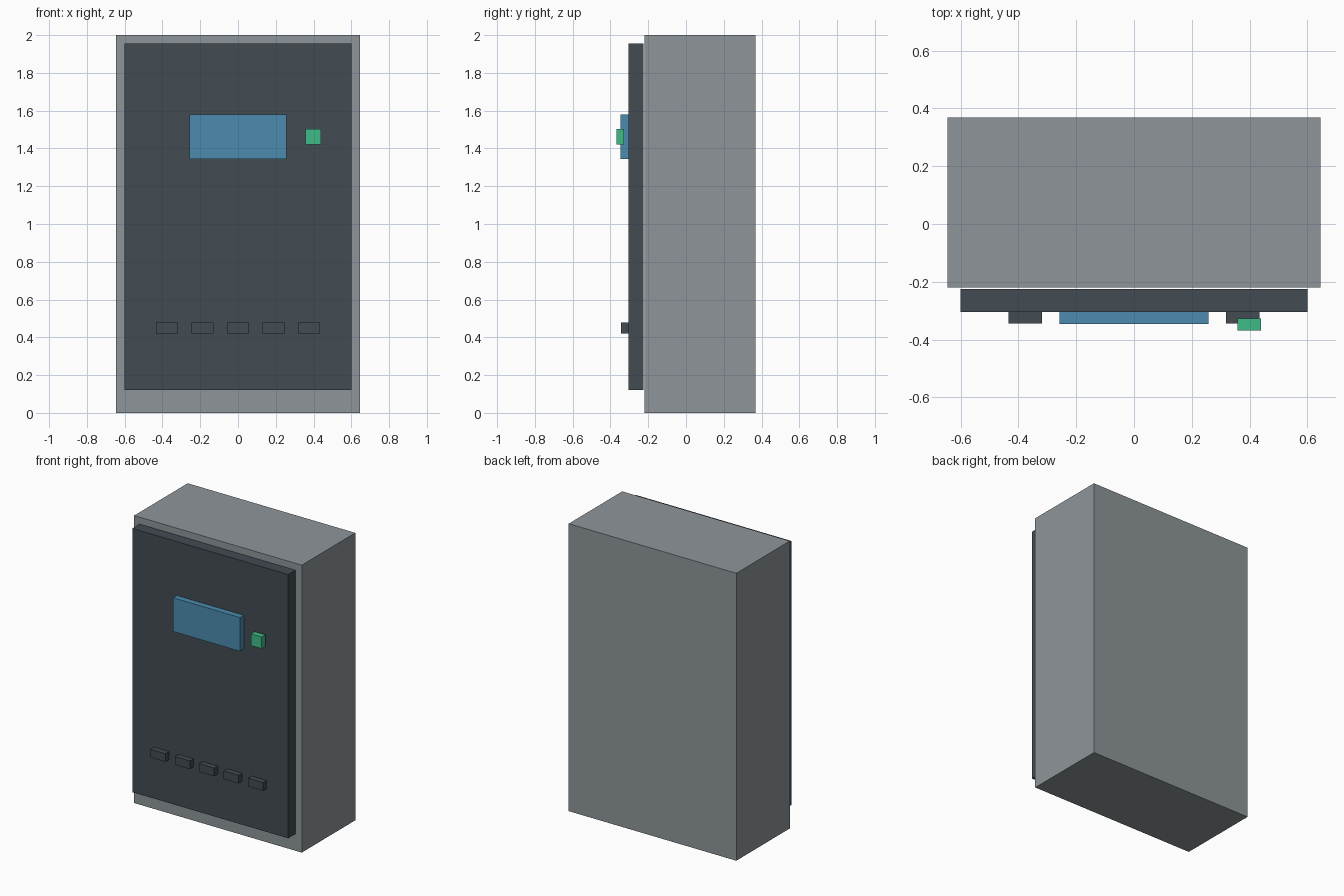
import bpy

if "Cube" in bpy.data.objects:
    bpy.data.objects.remove(bpy.data.objects["Cube"])


def material(name, color):
    mat = bpy.data.materials.new(name)
    mat.diffuse_color = (*color, 1.0)
    mat.use_nodes = True
    mat.node_tree.nodes["Principled BSDF"].inputs["Base Color"].default_value = mat.diffuse_color
    return mat


def box(name, x, y, z, mat=None):
    """Box from (min, max) ranges on each axis."""
    ranges = (x, y, z)
    bpy.ops.mesh.primitive_cube_add(size=1, location=[(a + b) / 2 for a, b in ranges])
    obj = bpy.context.object
    obj.name = name
    obj.scale = [b - a for a, b in ranges]
    bpy.ops.object.transform_apply(location=False, rotation=False, scale=True)
    if mat:
        obj.data.materials.append(mat)
    return obj


steel = material("steel_grey", (0.27, 0.30, 0.32))
dark = material("dark_slate", (0.055, 0.07, 0.085))
blue = material("screen_blue", (0.07, 0.26, 0.43))
green = material("indicator_green", (0.05, 0.50, 0.25))

# Cabinet housing and the door standing just clear of its front
box("cabinet_body", (-0.645, 0.645), (-0.22, 0.368), (0, 2), steel)
box("door", (-0.60, 0.60), (-0.305, -0.225), (0.12, 1.955), dark)

# Display and status light
box("display_screen", (-0.258, 0.258), (-0.346, -0.304), (1.345, 1.58), blue)
box("status_light", (0.358, 0.44), (-0.368, -0.327), (1.42, 1.502), green)

# Row of five switches
for i in range(5):
    cx = (i - 2) * 0.188
    box(f"switch_{i + 1}", (cx - 0.058, cx + 0.058), (-0.344, -0.304), (0.421, 0.478), dark)
